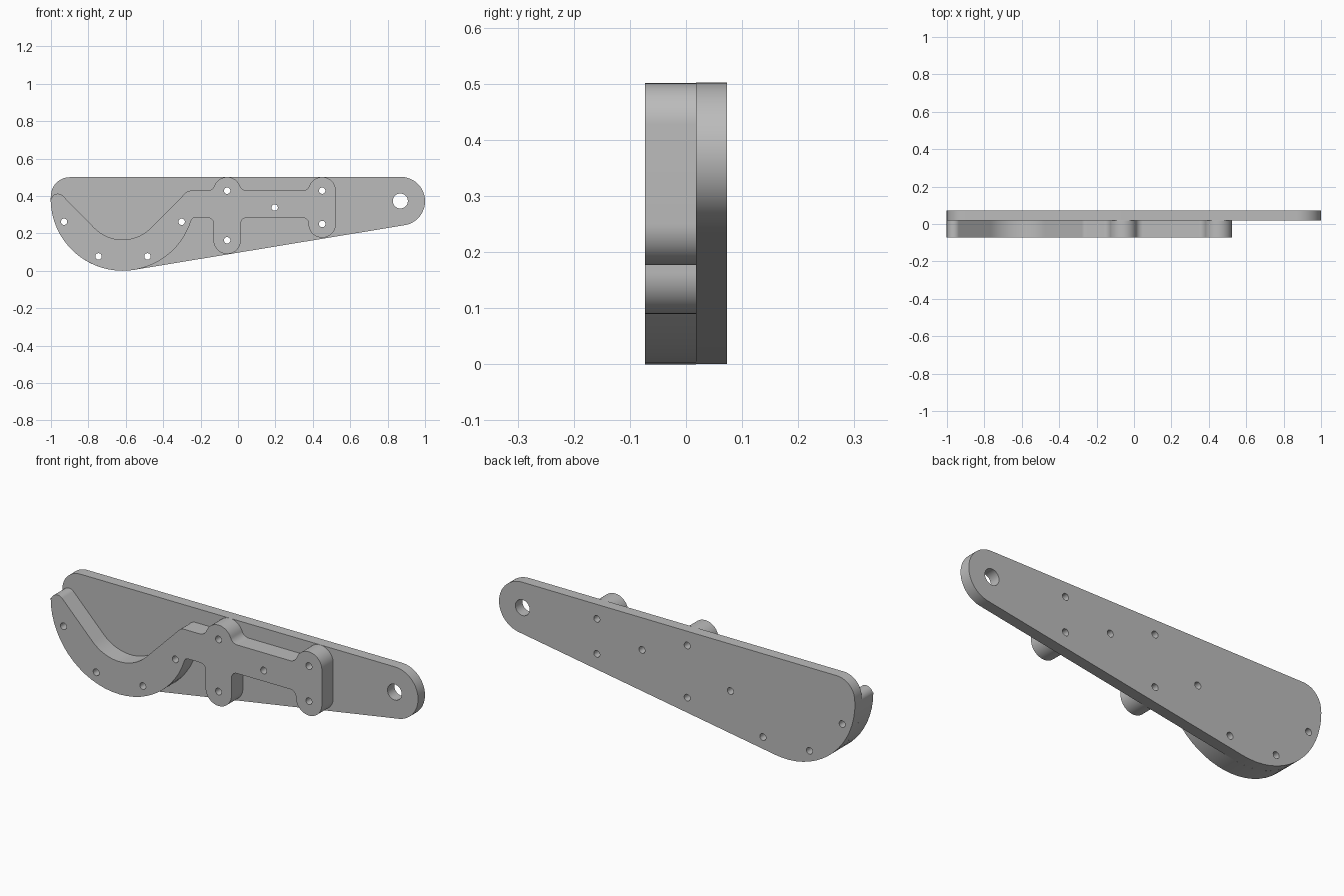
import bpy, bmesh
from math import cos, sin, radians, degrees, atan2, sqrt, pi

if "Cube" in bpy.data.objects:
    bpy.data.objects.remove(bpy.data.objects["Cube"], do_unlink=True)

steel = bpy.data.materials.new("plain_grey")
steel.use_nodes = True
GREY = (0.5, 0.5, 0.5, 1)
steel.diffuse_color = GREY
steel.node_tree.nodes["Principled BSDF"].inputs["Base Color"].default_value = GREY


def arc(cx, cz, r, start, end):
    """Points along an arc, angles in degrees, about one point per 6 degrees."""
    n = max(3, round(abs(end - start) / 6))
    angles = [radians(start + (end - start) * i / n) for i in range(n + 1)]
    return [(cx + r * cos(a), cz + r * sin(a)) for a in angles]


def slab(name, outline, holes, y_front, y_back):
    """Extrude a profile with round through holes between two depths."""
    curve = bpy.data.curves.new(name, "CURVE")
    curve.dimensions = "2D"
    curve.fill_mode = "BOTH"
    curve.extrude = (y_back - y_front) / 2
    for loop in [outline] + [arc(x, z, r, 0, 360)[:-1] for x, z, r in holes]:
        spline = curve.splines.new("POLY")
        spline.points.add(len(loop) - 1)
        for point, (x, z) in zip(spline.points, loop):
            point.co = (x, z, 0, 1)
        spline.use_cyclic_u = True
    helper = bpy.data.objects.new(name + "_profile", curve)
    bpy.context.collection.objects.link(helper)
    graph = bpy.context.evaluated_depsgraph_get()
    mesh = bpy.data.meshes.new_from_object(helper.evaluated_get(graph))
    bpy.data.objects.remove(helper, do_unlink=True)

    # Weld caps to walls, then stand the profile upright
    bm = bmesh.new()
    bm.from_mesh(mesh)
    bmesh.ops.remove_doubles(bm, verts=bm.verts, dist=1e-5)
    for v in bm.verts:
        x, z, d = v.co
        v.co = (x, (y_front + y_back) / 2 - d, z)
    bmesh.ops.recalc_face_normals(bm, faces=bm.faces)
    bm.to_mesh(mesh)
    bm.free()
    mesh.materials.clear()
    mesh.materials.append(steel)
    obj = bpy.data.objects.new(name, mesh)
    bpy.context.collection.objects.link(obj)
    bpy.ops.object.select_all(action="DESELECT")
    obj.select_set(True)
    bpy.context.view_layer.objects.active = obj
    bpy.ops.object.shade_smooth_by_angle(angle=radians(30))
    return obj


# Shared layout: hook circle, boss columns, bar edges
HX, HZ, HR = -0.617, 0.385, 0.385
BOSS, LEFT_X, RIGHT_X = 0.073, -0.058, 0.45
BAR_TOP, BAR_LOW = 0.428, 0.283
LEFT_LOW, RIGHT_LOW = 0.163, 0.25

bolts = [(-0.93, 0.262), (-0.746, 0.077), (-0.484, 0.077), (-0.301, 0.262),
         (LEFT_X, BAR_TOP), (LEFT_X, LEFT_LOW), (RIGHT_X, BAR_TOP),
         (RIGHT_X, RIGHT_LOW), (0.196, 0.338)]
bolt_holes = [(x, z, 0.017) for x, z in bolts]

# Back plate: rounded nose, sloping lower edge, large rounded heel
plate = (arc(0.87, 0.372, 0.13, 90, -80.7)
         + arc(HX, HZ, HR, -80.7, -180)
         + arc(-0.9, 0.4, 0.1, 180, 90))
slab("back_plate", plate, bolt_holes + [(0.868, 0.373, 0.04)], 0.018, 0.0735)

# Hooked bracket: fillet geometry where bosses blend into the bar
f = 0.04
dx = sqrt((BOSS + f) ** 2 - f ** 2)
t = degrees(atan2(f, dx))
g = 0.03
gz = BAR_LOW - g
gx = sqrt((BOSS + g) ** 2 - (gz - RIGHT_LOW) ** 2)
gt = degrees(atan2(gz - RIGHT_LOW, -gx))
k = 0.02
kx = sqrt((HR + k) ** 2 - (BAR_LOW - k - HZ) ** 2)
kt = degrees(atan2(BAR_LOW - k - HZ, kx))

bracket = (
    # hook tip, inner sweep and neck
    arc(-0.963, 0.375, 0.037, 180, 45)
    + arc(HX, 0.378, 0.212, 225, 315)
    + arc(-0.252, BAR_TOP - f, f, 135, 90)
    # upper bosses
    + arc(LEFT_X - dx, BAR_TOP + f, f, -90, t - 90 + 90 - 2 * t)
    + arc(LEFT_X, BAR_TOP, BOSS, 180 - t, t)
    + arc(LEFT_X + dx, BAR_TOP + f, f, 180 + t, 270)
    + arc(RIGHT_X - dx, BAR_TOP + f, f, -90, -t)
    + arc(RIGHT_X, BAR_TOP, BOSS, 180 - t, 0)
    # lower bosses
    + arc(RIGHT_X, RIGHT_LOW, BOSS, 0, -360 + gt)
    + arc(RIGHT_X - gx, gz, g, gt - 180, 90)
    + arc(LEFT_X + BOSS + g, gz, g, 90, 180)
    + arc(LEFT_X, LEFT_LOW, BOSS, 0, -180)
    + arc(LEFT_X - BOSS - g, gz, g, 0, 90)
    # outer sweep of the hook
    + arc(HX + kx, BAR_LOW - k, k, 90, 180 + kt)
    + arc(HX, HZ, HR, kt, -180)
)
slab("hooked_bracket", bracket, bolt_holes, -0.0735, 0.018)
